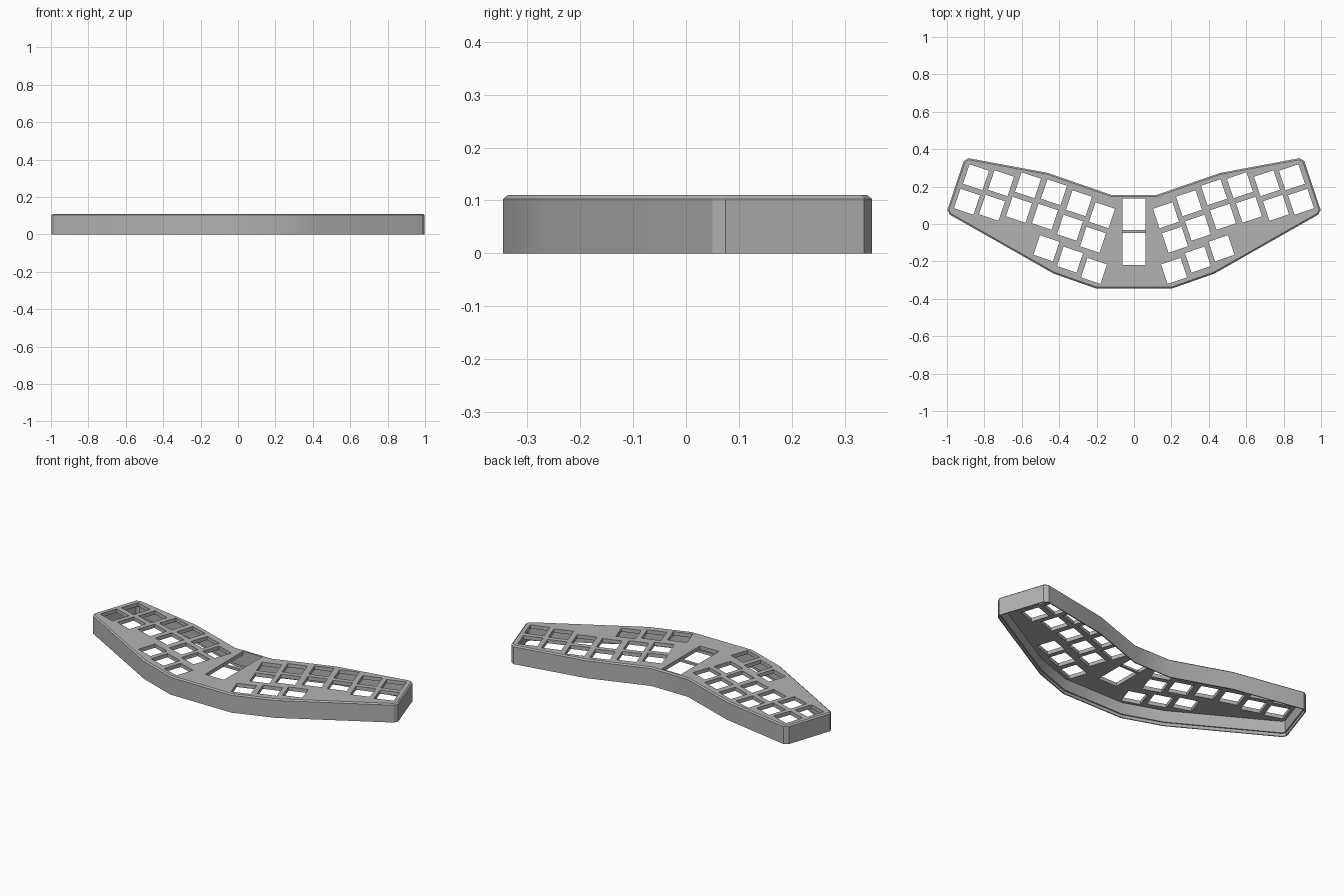
import bpy, bmesh, math
from mathutils import Vector

cube = bpy.data.objects.get("Cube")
if cube:
    bpy.data.objects.remove(cube, do_unlink=True)

TOP, PLATE_BOTTOM = 0.11, 0.088
KEY_SIZE, KEY_ANGLE = 0.11, math.radians(18.5)

grey = bpy.data.materials.new("case_grey")
grey.use_nodes = True
colour = (0.45, 0.45, 0.45, 1)
grey.diffuse_color = colour
grey.node_tree.nodes["Principled BSDF"].inputs["Base Color"].default_value = colour

# Outline of the +x half, from front centre round to back centre
half = [(0.20, -0.346), (0.43, -0.265), (0.985, 0.05), (0.998, 0.075),
        (0.91, 0.337), (0.885, 0.352), (0.46, 0.273), (0.12, 0.155)]
outline = [Vector(p) for p in half] + [Vector((-x, y)) for x, y in reversed(half)]

# Key columns on the +x half: centre of the back key, front key is one pitch away
columns = [(0.845, 0.25), (0.711, 0.218), (0.567, 0.207),
           (0.428, 0.17), (0.294, 0.111), (0.171, 0.047)]
thumb_keys = [(0.468, -0.130), (0.342, -0.190), (0.214, -0.251)]
step = (0.048, -0.131)
keys = columns + [(x + step[0], y + step[1]) for x, y in columns] + thumb_keys


def inset(points, d):
    """Move every side of a counter-clockwise polygon inward by d."""
    result = []
    for i, p in enumerate(points):
        a = (p - points[i - 1]).normalized()
        b = (points[(i + 1) % len(points)] - p).normalized()
        na, nb = Vector((-a.y, a.x)), Vector((-b.y, b.x))
        result.append(p + (na + nb) * d / (1 + na.dot(nb)))
    return result


def rectangle(cx, cy, w, h, angle=0):
    c, s = math.cos(angle), math.sin(angle)
    corners = [(-w / 2, -h / 2), (w / 2, -h / 2), (w / 2, h / 2), (-w / 2, h / 2)]
    return [Vector((cx + u * c - v * s, cy + u * s + v * c)) for u, v in corners]


def ring(bm, points, z):
    return [bm.verts.new((p.x, p.y, z)) for p in points]


def bridge(bm, a, b):
    for i in range(len(a)):
        j = (i + 1) % len(a)
        bm.faces.new((a[i], a[j], b[j], b[i]))


def loop_edges(bm, loop):
    return [bm.edges.get((loop[i - 1], loop[i])) for i in range(len(loop))]


def finish(bm, name):
    bmesh.ops.recalc_face_normals(bm, faces=bm.faces[:])
    mesh = bpy.data.meshes.new(name)
    bm.to_mesh(mesh)
    bm.free()
    mesh.materials.append(grey)
    obj = bpy.data.objects.new(name, mesh)
    bpy.context.collection.objects.link(obj)
    return obj


# Case: wall profile swept round the outline, inside to outside
bm = bmesh.new()
profile = [(0.013, PLATE_BOTTOM), (0.013, 0.018), (0.006, 0.018), (0.006, 0),
           (0, 0), (0, TOP - 0.007), (0.008, TOP)]
rings = [ring(bm, inset(outline, d), z) for d, z in profile]
for a, b in zip(rings, rings[1:]):
    bridge(bm, a, b)

# Openings: key holes on both halves and the central window
openings = [rectangle(0, -0.0415, 0.124, 0.357)]
for x, y in keys:
    for side in (1, -1):
        openings.append(rectangle(side * x, y, KEY_SIZE, KEY_SIZE, side * KEY_ANGLE))
top_edges, bottom_edges = loop_edges(bm, rings[-1]), loop_edges(bm, rings[0])
for shape in openings:
    upper, lower = ring(bm, shape, TOP), ring(bm, shape, PLATE_BOTTOM)
    bridge(bm, upper, lower)
    top_edges += loop_edges(bm, upper)
    bottom_edges += loop_edges(bm, lower)

# Plate surfaces around the openings
for edges in (top_edges, bottom_edges):
    bmesh.ops.triangle_fill(bm, use_beauty=True, edges=edges, normal=(0, 0, 1))
case = finish(bm, "keyboard_case")

# Recessed bar dividing the central window
bm = bmesh.new()
bar = rectangle(0, -0.04, 0.126, 0.015)
low, high = ring(bm, bar, PLATE_BOTTOM), ring(bm, bar, TOP - 0.01)
bridge(bm, low, high)
bm.faces.new(low)
bm.faces.new(high)
finish(bm, "window_bar")

# Soft bends along the walls, sharp edges elsewhere
bpy.ops.object.select_all(action='DESELECT')
case.select_set(True)
bpy.context.view_layer.objects.active = case
bpy.ops.object.shade_smooth_by_angle(angle=math.radians(25))
